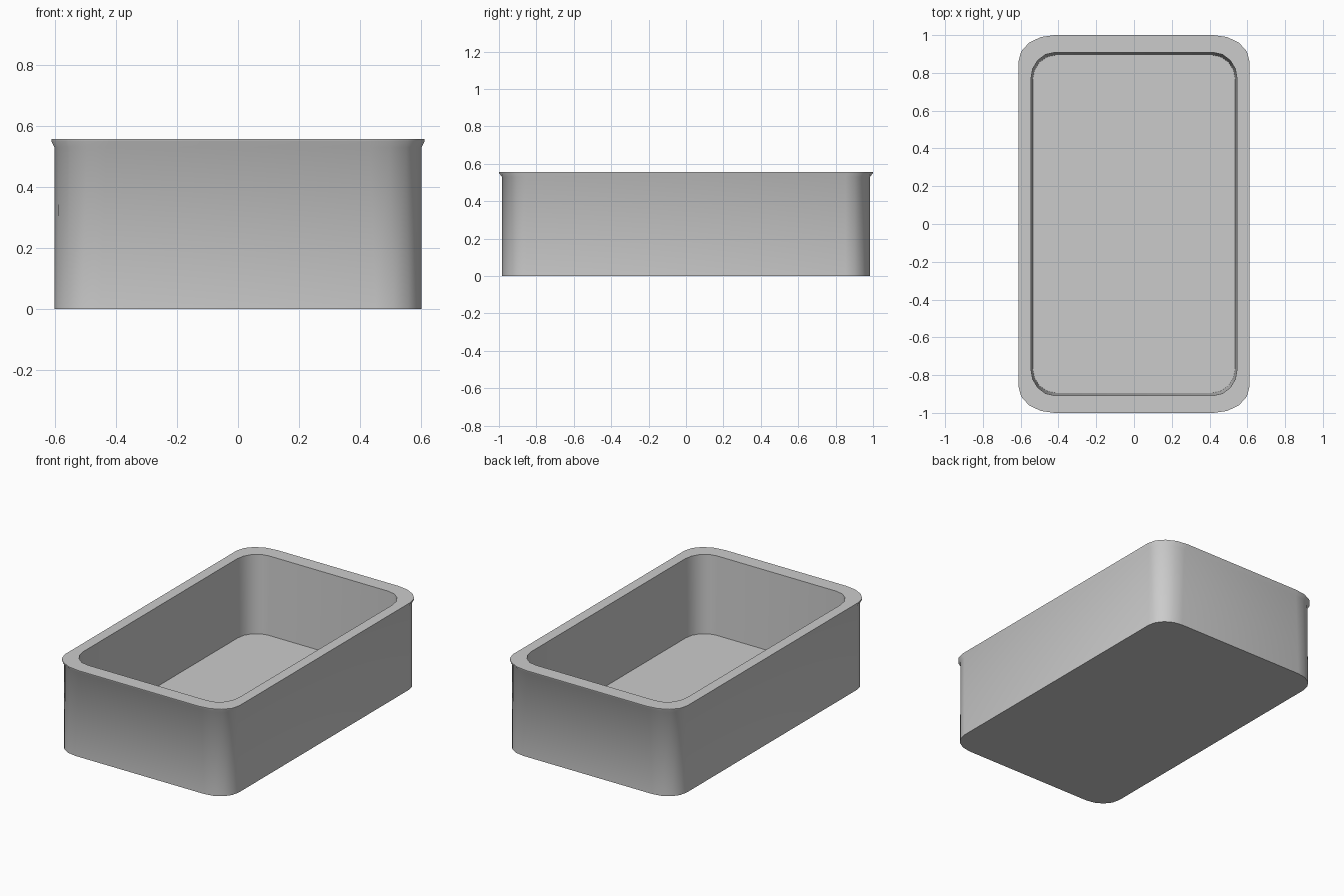
import bpy, bmesh, math

if "Cube" in bpy.data.objects:
    bpy.data.objects.remove(bpy.data.objects["Cube"])

SEG = 4  # segments per rounded corner


def ring(bm, hx, hy, rx, ry, z):
    """Rounded rectangle loop of vertices with elliptical corners."""
    verts = []
    for q, (sx, sy) in enumerate([(1, 1), (-1, 1), (-1, -1), (1, -1)]):
        for i in range(SEG + 1):
            a = math.pi / 2 * (q + i / SEG)
            verts.append(bm.verts.new((sx * (hx - rx) + rx * math.cos(a),
                                       sy * (hy - ry) + ry * math.sin(a), z)))
    return verts


# Section sizes: half width, half length, corner radii, height
sections = [
    (0.602, 0.983, 0.15, 0.13, 0.0),      # base
    (0.602, 0.983, 0.17, 0.13, 0.53),     # under the lip
    (0.612, 1.0, 0.19, 0.14, 0.55),       # flared lip
    (0.612, 1.0, 0.19, 0.14, 0.557),      # top of rim
    (0.546, 0.908, 0.125, 0.14, 0.557),   # opening
    (0.536, 0.894, 0.12, 0.13, 0.06),     # inner floor
]

# Tray body: loft the sections, then close the base and inner floor
bm = bmesh.new()
rings = [ring(bm, *s) for s in sections]
for a, b in zip(rings, rings[1:]):
    n = len(a)
    for i in range(n):
        j = (i + 1) % n
        bm.faces.new((a[i], a[j], b[j], b[i]))
bm.faces.new(rings[0][::-1])
bm.faces.new(rings[-1])
bmesh.ops.recalc_face_normals(bm, faces=bm.faces)

mesh = bpy.data.meshes.new("tray")
bm.to_mesh(mesh)
bm.free()
tray = bpy.data.objects.new("tray", mesh)
bpy.context.collection.objects.link(tray)

# Smooth walls with crisp rim and floor edges
bpy.context.view_layer.objects.active = tray
tray.select_set(True)
bpy.ops.object.shade_smooth_by_angle(angle=math.radians(40))
